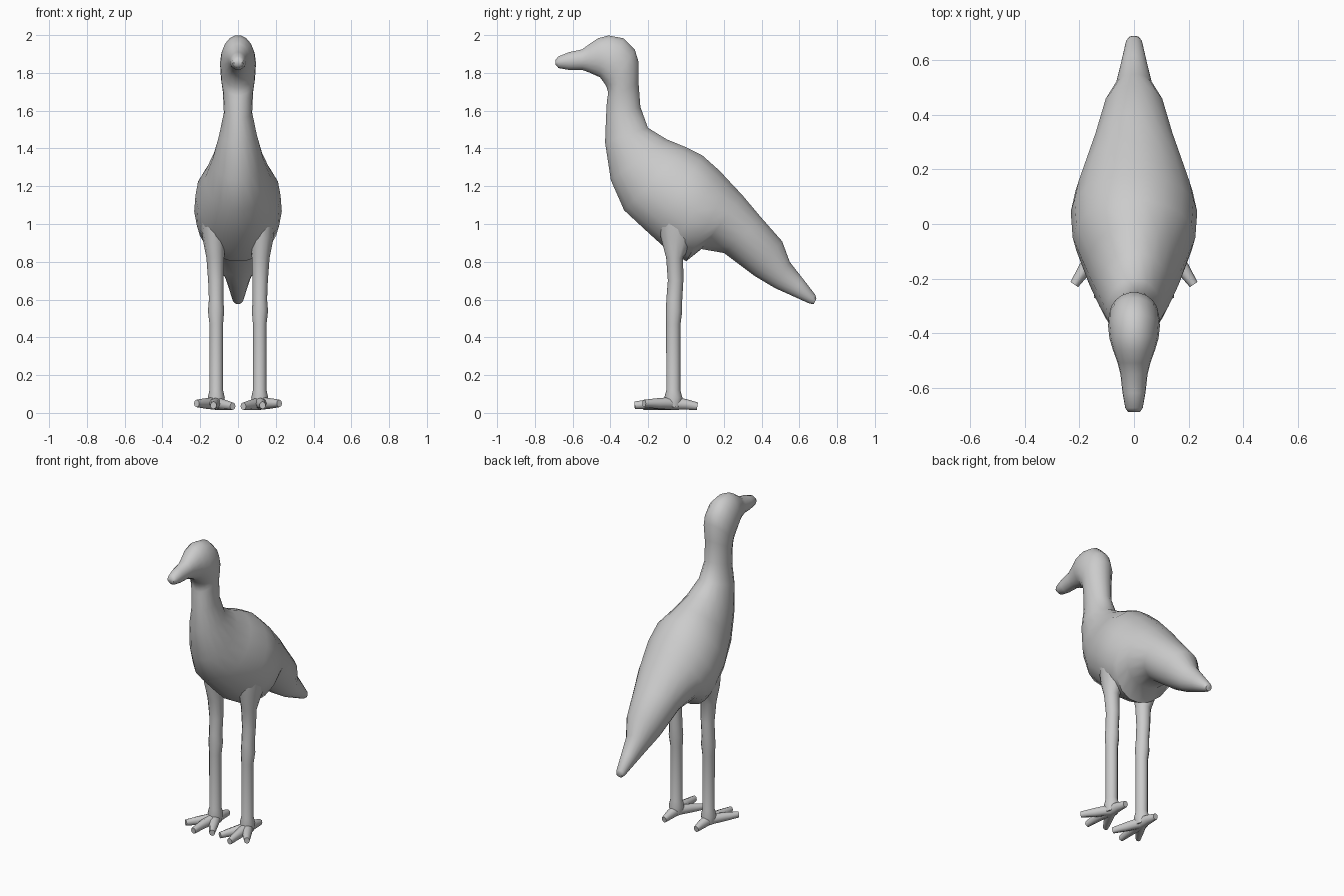
import bpy, bmesh
from math import cos, sin, pi
from mathutils import Vector


def loft(name, rings, sides=16):
    """Skin a list of ellipses given as (centre, half axis u, half axis v)."""
    bm = bmesh.new()
    loops = []
    for c, u, v in rings:
        loops.append([bm.verts.new(c + u * cos(2 * pi * i / sides) + v * sin(2 * pi * i / sides))
                      for i in range(sides)])
    for a, b in zip(loops, loops[1:]):
        for i in range(sides):
            j = (i + 1) % sides
            bm.faces.new((a[i], a[j], b[j], b[i]))
    bm.faces.new(loops[0])
    bm.faces.new(loops[-1])
    bmesh.ops.recalc_face_normals(bm, faces=bm.faces)
    me = bpy.data.meshes.new(name)
    bm.to_mesh(me)
    bm.free()
    ob = bpy.data.objects.new(name, me)
    bpy.context.collection.objects.link(ob)
    bpy.ops.object.select_all(action='DESELECT')
    ob.select_set(True)
    bpy.context.view_layer.objects.active = ob
    bpy.ops.object.shade_smooth_by_angle(angle=0.9)
    return ob


def tube(name, points, side, sides=10):
    """Tapered limb from (x, y, z, width radius, height radius)."""
    pts = [Vector((p[0] * side, p[1], p[2])) for p in points]
    rings = []
    for i, p in enumerate(points):
        t = (pts[min(i + 1, len(pts) - 1)] - pts[max(i - 1, 0)]).normalized()
        up = Vector((0, 1, 0)) if abs(t.z) > 0.8 else Vector((0, 0, 1))
        u = t.cross(up).normalized()
        v = u.cross(t).normalized()
        rings.append((pts[i], u * p[3], v * p[4]))
    return loft(name, rings, sides)


# Beak, head, neck, body and tail: back point (y, z), front point (y, z), half width
profile = [
    (-.69, 1.87, -.69, 1.842, .022), (-.675, 1.888, -.675, 1.825, .032),
    (-.62, 1.91, -.62, 1.815, .042), (-.55, 1.925, -.55, 1.815, .05),
    (-.51, 1.955, -.51, 1.80, .06), (-.465, 1.985, -.455, 1.775, .078),
    (-.41, 2.0, -.43, 1.74, .09), (-.33, 1.985, -.42, 1.72, .095),
    (-.27, 1.925, -.415, 1.70, .093), (-.25, 1.86, -.415, 1.68, .09),
    (-.25, 1.75, -.42, 1.65, .08), (-.24, 1.62, -.425, 1.56, .075),
    (-.20, 1.51, -.43, 1.43, .10), (-.10, 1.45, -.40, 1.23, .135),
    (.0, 1.41, -.33, 1.07, .175), (.09, 1.365, -.19, .94, .225),
    (.18, 1.285, -.09, .85, .232), (.24, 1.22, 0, .80, .215),
    (.30, 1.155, .08, .865, .19), (.40, 1.035, .20, .845, .15),
    (.51, .91, .36, .725, .11), (.55, .80, .47, .66, .068),
    (.62, .71, .56, .62, .048), (.685, .625, .65, .58, .03), (.69, .605, .675, .575, .02),
]
rings = []
for y1, z1, y2, z2, w in profile:
    a, b = Vector((0, y1, z1)), Vector((0, y2, z2))
    rings.append(((a + b) / 2, Vector((w, 0, 0)), (a - b) / 2))
loft("bird_body", rings, 18)

# Legs and feet
for side, tag in ((1, "left"), (-1, "right")):
    tube(tag + "_leg", [
        (.12, -.03, 1.05, .085, .12), (.125, -.05, .92, .062, .085), (.12, -.06, .82, .047, .045),
        (.117, -.055, .70, .041, .041), (.116, -.062, .60, .038, .042), (.116, -.063, .54, .043, .043),
        (.115, -.067, .47, .036, .038), (.115, -.067, .12, .036, .037),
        (.115, -.067, .08, .045, .048), (.115, -.067, .03, .036, .04)], side, 12)
    toes = {
        "middle": ((.125, -.17, .048), (.13, -.272, .04)),
        "outer": ((.17, -.15, .05), (.219, -.222, .05)),
        "inner": ((.07, -.15, .042), (.028, -.225, .035)),
        "rear": ((.115, .0, .045), (.115, .06, .035)),
    }
    for kind, (mid, tip) in toes.items():
        tube(f"{tag}_{kind}_toe", [
            (.115, -.065, .05, .034, .034), (*mid, .027, .028), (*tip, .017, .02)], side, 8)
